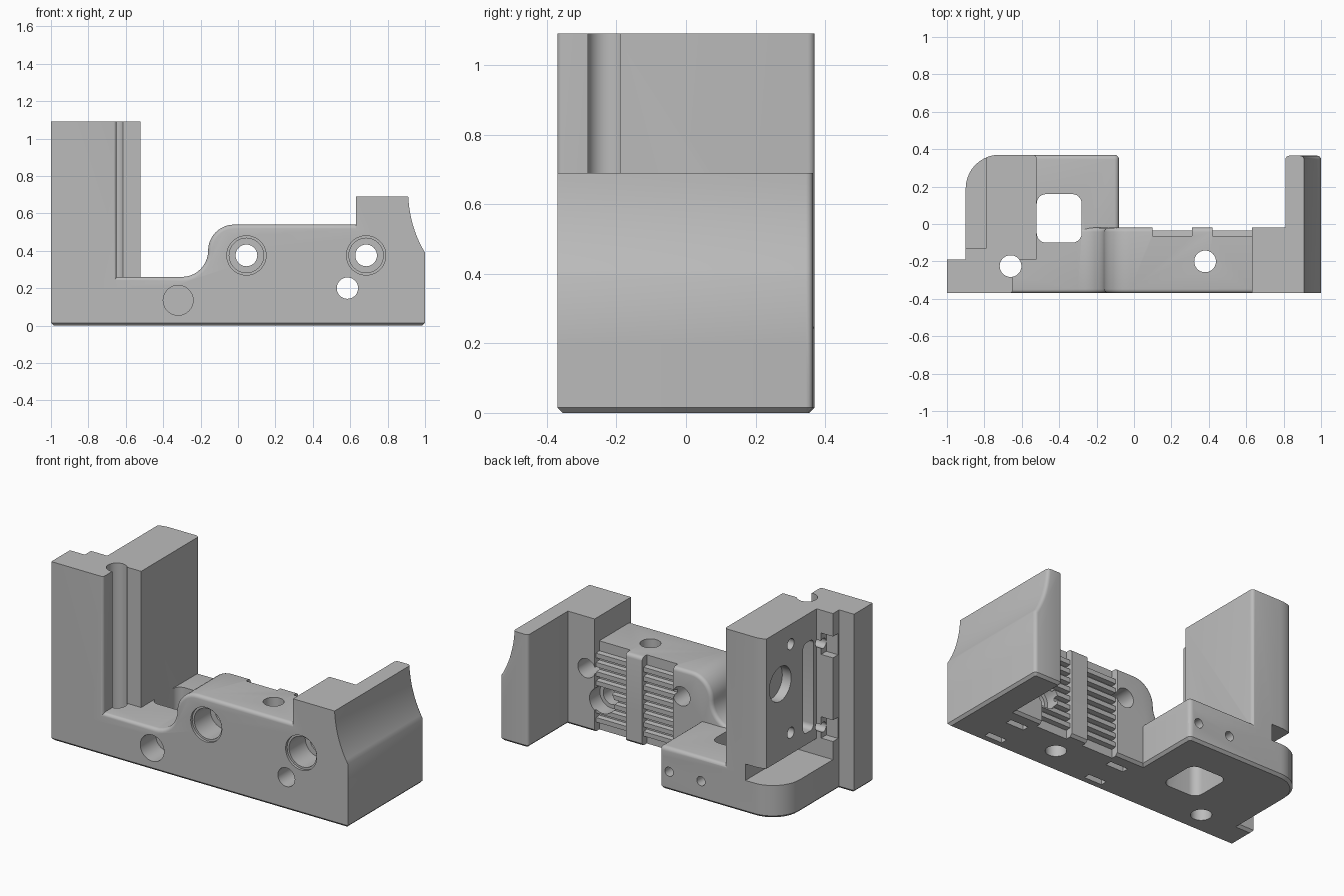
import bpy, bmesh
from math import cos, sin, radians

if "Cube" in bpy.data.objects:
    bpy.data.objects.remove(bpy.data.objects["Cube"], do_unlink=True)

plastic = bpy.data.materials.new("grey plastic")
plastic.use_nodes = True
GREY = (0.5, 0.5, 0.5, 1)
plastic.diffuse_color = GREY
plastic.node_tree.nodes["Principled BSDF"].inputs["Base Color"].default_value = GREY


def arc(cx, cy, r, a0, a1, n=10):
    angles = [radians(a0 + (a1 - a0) * i / n) for i in range(n + 1)]
    return [(cx + r * cos(a), cy + r * sin(a)) for a in angles]


def circle(cx, cy, r):
    return arc(cx, cy, r, 0, 360, 40)[:-1]


def rect(x0, x1, y0, y1, r=0.0):
    if not r:
        return [(x0, y0), (x1, y0), (x1, y1), (x0, y1)]
    return (arc(x0 + r, y0 + r, r, 180, 270, 6) + arc(x1 - r, y0 + r, r, 270, 360, 6)
            + arc(x1 - r, y1 - r, r, 0, 90, 6) + arc(x0 + r, y1 - r, r, 90, 180, 6))


def prism(name, pts, axis, lo, hi, rounding=None, width=0.02, segments=4):
    """Extrude a profile along an axis; rounding(edge) picks edges to bevel."""
    place = {"x": lambda p, d: (d, p[0], p[1]),
             "y": lambda p, d: (p[0], d, p[1]),
             "z": lambda p, d: (p[0], p[1], d)}[axis]
    bm = bmesh.new()
    a = [bm.verts.new(place(p, lo)) for p in pts]
    b = [bm.verts.new(place(p, hi)) for p in pts]
    bm.faces.new(a)
    bm.faces.new(b)
    for i in range(len(pts)):
        j = (i + 1) % len(pts)
        bm.faces.new((a[i], a[j], b[j], b[i]))
    bmesh.ops.recalc_face_normals(bm, faces=bm.faces)
    if rounding:
        picked = [e for e in bm.edges if rounding(*[v.co for v in e.verts])]
        bmesh.ops.bevel(bm, geom=picked, offset=width, segments=segments,
                        profile=0.5, affect="EDGES")
    mesh = bpy.data.meshes.new(name)
    bm.to_mesh(mesh)
    bm.free()
    obj = bpy.data.objects.new(name, mesh)
    bpy.context.collection.objects.link(obj)
    return obj


def combine(target, other, operation):
    mod = target.modifiers.new("join", "BOOLEAN")
    mod.operation, mod.solver, mod.object = operation, "MANIFOLD", other
    bpy.context.view_layer.update()
    graph = bpy.context.evaluated_depsgraph_get()
    result = bpy.data.meshes.new_from_object(target.evaluated_get(graph))
    target.modifiers.clear()
    target.data = result
    bpy.data.objects.remove(other, do_unlink=True)


def add(*args, **kw):
    combine(body, prism(*args, **kw), "UNION")


def cut(*args):
    combine(body, prism("cutter", *args), "DIFFERENCE")


# Base plate with chamfered underside
footprint = ([(-1, -0.37), (1, -0.37)] + arc(0.98, 0.345, 0.02, 0, 90, 4)
             + arc(0.83, 0.345, 0.02, 90, 180, 4) + [(0.81, -0.02), (-0.08, -0.02)]
             + arc(-0.105, 0.345, 0.025, 0, 90, 4) + arc(-0.72, 0.19, 0.18, 90, 180)
             + [(-0.9, -0.19), (-1, -0.19)])
body = prism("carriage_bracket", footprint, "z", 0, 0.2,
             lambda p, q: max(p.z, q.z) < 0.001, 0.015, 1)

# Front rail with its S-shaped shoulder and rounded upper edges
rail = ([(-0.72, 0.1), (0.7, 0.1), (0.7, 0.54)] + arc(-0.02, 0.40, 0.14, 90, 180)
        + arc(-0.30, 0.40, 0.14, 0, -90)[1:] + [(-0.72, 0.26)])
add("rail", rail, "y", -0.37, -0.02,
    lambda p, q: abs(p.y - q.y) < 0.001 and min(p.z, q.z) > 0.2, width=0.022)

# Rear foot beside the tower
add("rear_foot", rect(-0.6, -0.08, -0.1, 0.37), "z", 0.1, 0.26,
    lambda p, q: min(p.x, q.x) > -0.1 and max(p.z, q.z) > 0.2
    or min(p.y, q.y) > 0.3 and min(p.z, q.z) > 0.2, width=0.025)

# End wall with the scooped outer face, and the block joining it to the rail
scoop = []
for i in range(13):
    t = i / 12
    scoop.append(((1 - t) ** 2 + 1.84 * t * (1 - t) + 0.91 * t * t,
                  0.39 * (1 - t) ** 2 + 1.04 * t * (1 - t) + 0.69 * t * t))
add("end_block", rect(0.63, 0.86, -0.37, -0.02), "z", 0.1, 0.69)
add("end_wall", [(0.81, 0.02), (1, 0.02)] + scoop + [(0.81, 0.69)], "y", -0.37, 0.365,
    lambda p, q: min(p.y, q.y) > 0.3 and abs(p.z - q.z) > 0.01)

# Tall tower with its stepped front column
tower = ([(-1, -0.37)] + arc(-0.665, -0.355, 0.015, 270, 360, 4)
         + [(-0.65, -0.19), (-0.52, -0.19)] + arc(-0.54, 0.35, 0.02, 0, 90, 4)
         + arc(-0.72, 0.19, 0.18, 90, 112, 4)
         + [(-0.79, 0.355), (-0.79, -0.13), (-0.9, -0.13), (-0.9, -0.19), (-1, -0.19)])
add("tower", tower, "z", 0.02, 1.09)

# Toothed belt clamps on the back of the rail
for x0, x1 in ((0.10, 0.31), (0.42, 0.63)):
    cut(rect(x0, x1, -0.065, 0.05), "z", -0.1, 0.6)
    for i in range(8):
        z = 0.07 + 0.056 * i
        add("tooth", [(-0.08, z - 0.019), (-0.035, z - 0.014),
                      (-0.035, z + 0.014), (-0.08, z + 0.019)], "x", x0 - 0.01, x1 + 0.01)

# Vertical bores and the square window in the base
for x, y in ((-0.66, -0.225), (0.38, -0.2)):
    cut(circle(x, y, 0.058), "z", -0.1, 1.2)
cut(rect(-0.52, -0.28, -0.1, 0.16, 0.05), "z", -0.1, 0.5)

# Counterbored bolt holes, plain hole and blind hole in the front
for x in (0.045, 0.685):
    cut(circle(x, 0.375, 0.105), "y", -0.4, -0.355)
    cut(circle(x, 0.375, 0.092), "y", -0.4, -0.2)
    cut(circle(x, 0.375, 0.058), "y", -0.4, 0.05)
cut(circle(0.585, 0.2, 0.057), "y", -0.4, 0.05)
cut(circle(0.585, 0.2, 0.08), "y", -0.12, 0.05)
cut(circle(-0.32, 0.135, 0.08), "y", -0.4, -0.22)

# Small screw holes in the back of the foot
for x in (-0.145, -0.36):
    cut(circle(x, 0.115, 0.028), "y", 0.22, 0.4)

# Outer side of the tower: undercut, round recess, slot, screw holes
cut(rect(-0.13, 0.4, 0.2, 0.3), "x", -0.95, -0.66)
cut(circle(0.22, 0.765, 0.105), "x", -0.9, -0.73)
cut(rect(-0.1, 0.0, 0.37, 0.92, 0.03), "x", -0.85, -0.72)
for z in (0.43, 0.97):
    cut(circle(0.12, z, 0.033), "x", -0.9, -0.68)

# Nut pockets in the column step
for z in (0.37, 0.88):
    cut(rect(-0.18, -0.12, z - 0.06, z + 0.07), "x", -0.95, -0.82)
    cut(circle(-0.15, z, 0.03), "x", -0.95, -0.74)

# Tie slots in the underside
for x in (0.02, 0.72):
    for y in (-0.3, -0.12):
        cut(rect(x - 0.06, x + 0.06, y - 0.02, y + 0.02), "z", -0.1, 0.08)

# Finish
body.data.materials.clear()
body.data.materials.append(plastic)
for face in body.data.polygons:
    face.material_index = 0
bpy.ops.object.select_all(action="DESELECT")
body.select_set(True)
bpy.context.view_layer.objects.active = body
bpy.ops.object.shade_smooth_by_angle(angle=radians(32))
